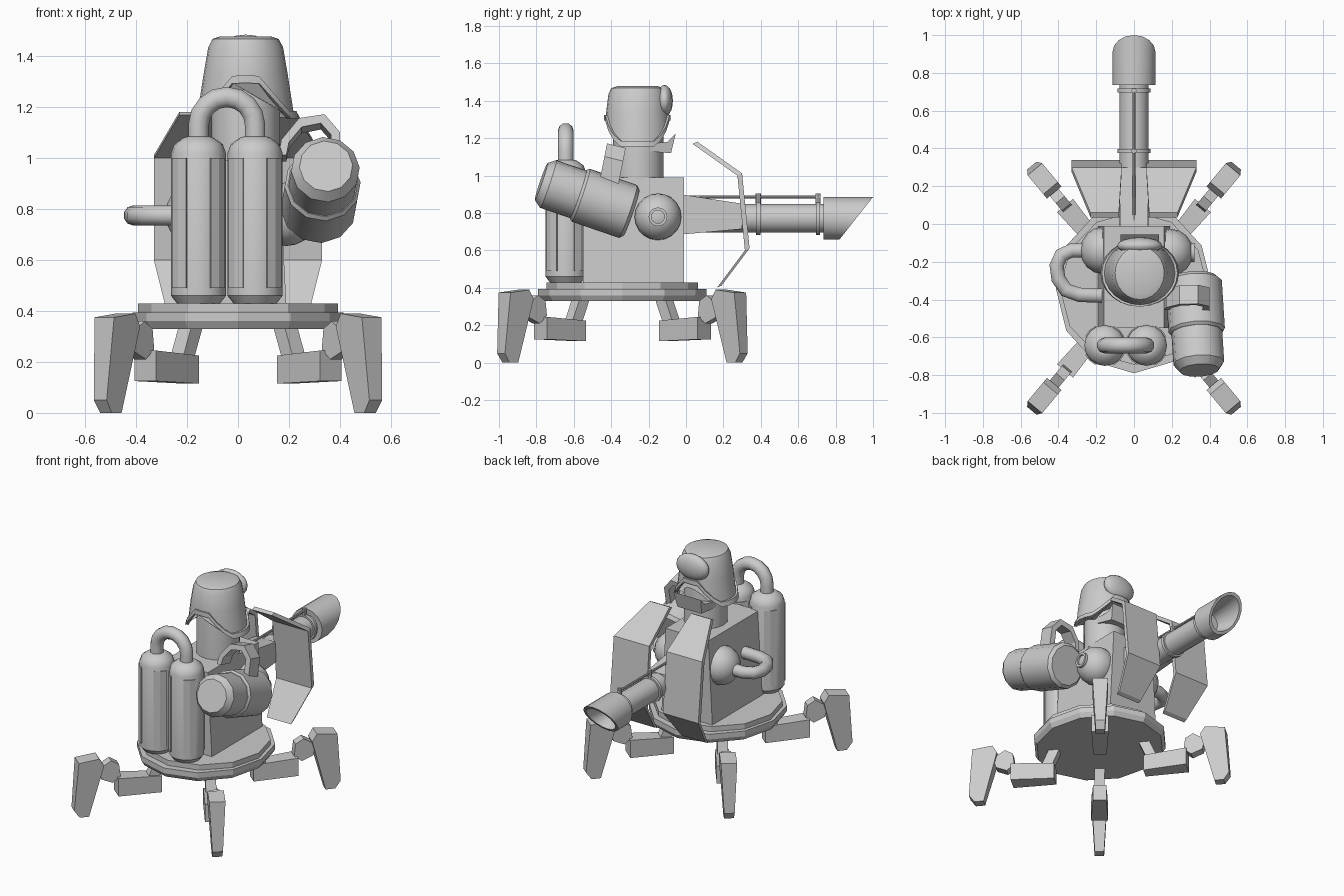
import bpy, bmesh, math
from mathutils import Vector, Matrix

if "Cube" in bpy.data.objects:
    bpy.data.objects.remove(bpy.data.objects["Cube"], do_unlink=True)

GREY = (0.6, 0.6, 0.6, 1)
metal = bpy.data.materials.new("plain_grey")
metal.use_nodes = True
metal.diffuse_color = GREY
metal.node_tree.nodes["Principled BSDF"].inputs["Base Color"].default_value = GREY


def finish(name, bm, smooth=0):
    bmesh.ops.recalc_face_normals(bm, faces=bm.faces)
    me = bpy.data.meshes.new(name)
    bm.to_mesh(me)
    bm.free()
    ob = bpy.data.objects.new(name, me)
    bpy.context.collection.objects.link(ob)
    me.materials.append(metal)
    if smooth:
        bpy.ops.object.select_all(action='DESELECT')
        ob.select_set(True)
        bpy.context.view_layer.objects.active = ob
        bpy.ops.object.shade_smooth_by_angle(angle=math.radians(smooth))
    return ob


def skin(bm, rings, cap=True, closed=False):
    """Join rings of points into a surface."""
    rows = [[bm.verts.new(p) for p in r] for r in rings]
    n = len(rows[0])
    pairs = list(zip(rows, rows[1:]))
    if closed:
        pairs.append((rows[-1], rows[0]))
    for a, b in pairs:
        for i in range(n):
            j = (i + 1) % n
            bm.faces.new((a[i], a[j], b[j], b[i]))
    if cap and not closed:
        bm.faces.new(rows[0])
        bm.faces.new(rows[-1])
    return rows


def lathe(name, profile, origin, axis=(0, 0, 1), seg=16, smooth=35, closed=False,
          scale=(1, 1), phase=0.0):
    """Spin (radius, distance) pairs about an axis."""
    rot = Vector((0, 0, 1)).rotation_difference(Vector(axis)).to_matrix()
    o = Vector(origin)
    rings = []
    for r, d in profile:
        ring = []
        for i in range(seg):
            t = phase + math.tau * i / seg
            ring.append(o + rot @ Vector((r * math.cos(t) * scale[0], r * math.sin(t) * scale[1], d)))
        rings.append(ring)
    bm = bmesh.new()
    skin(bm, rings, closed=closed)
    return finish(name, bm, smooth)


def prism(name, pts, width, place, taper=None):
    """Extrude a 2D outline across its width; place maps (u, w, v) to space."""
    bm = bmesh.new()
    taper = taper or [1] * len(pts)
    skin(bm, [[place(u, s * width / 2 * k, v) for (u, v), k in zip(pts, taper)] for s in (-1, 1)])
    return finish(name, bm)


def tube(name, pts, radius, seg=10):
    """Sweep a round section along a path."""
    pts = [Vector(p) for p in pts]
    normal = (pts[1] - pts[0]).cross(pts[2] - pts[1]).normalized()
    rings = []
    for i, p in enumerate(pts):
        t = (pts[min(i + 1, len(pts) - 1)] - pts[max(i - 1, 0)]).normalized()
        side = t.cross(normal)
        rings.append([p + radius * (math.cos(a) * normal + math.sin(a) * side)
                      for a in (math.tau * k / seg for k in range(seg))])
    bm = bmesh.new()
    skin(bm, rings)
    return finish(name, bm, 40)


def ball(name, centre, size):
    bm = bmesh.new()
    bmesh.ops.create_uvsphere(bm, u_segments=16, v_segments=10, radius=1,
                              matrix=Matrix.Translation(centre) @ Matrix.Diagonal((*size, 1)))
    return finish(name, bm, 60)


# Turntable base and body block
MID = -0.34
lathe("base_lower", [(0.43, 0.33), (0.45, 0.36), (0.45, 0.395), (0.41, 0.395)], (0, MID, 0),
      seg=12, smooth=0, scale=(0.92, 1))
lathe("base_upper", [(0.405, 0.39), (0.405, 0.43)], (0, MID, 0), seg=12, smooth=0, scale=(0.97, 1))
bm = bmesh.new()
skin(bm, [[(x * w, y, z) for x, y in ((-1, -0.55), (1, -0.55), (1, -0.01), (-1, -0.01))]
          for w, z in ((0.19, 0.42), (0.16, 0.99))])
finish("body_block", bm)

# Four jointed legs
SHIN = [(0.66, 0.34), (0.69, 0.39), (0.82, 0.375), (0.845, 0.05), (0.81, 0), (0.75, 0)]
JOINT = [(0.55, 0.25), (0.56, 0.33), (0.61, 0.36), (0.69, 0.31), (0.67, 0.24), (0.6, 0.21)]
THIGH = [(0.29, 0.115), (0.29, 0.225), (0.57, 0.245), (0.57, 0.125)]
STRUT = [(0.25, 0.35), (0.32, 0.35), (0.38, 0.21), (0.31, 0.21)]
for sy, end in ((1, "front"), (-1, "rear")):
    for sx, side in ((1, "left"), (-1, "right")):
        d = Vector((sx * 0.64, sy * 0.768, 0))
        w_dir = Vector((-d.y, d.x, 0))

        def leg_place(u, w, v):
            return Vector((0, MID, v)) + d * u + w_dir * w

        tag = f"{end}_{side}"
        prism("shin_" + tag, SHIN, 0.1, leg_place, (1, 1, 1, 0.65, 0.6, 0.6))
        prism("knee_" + tag, JOINT, 0.06, leg_place)
        prism("thigh_" + tag, THIGH, 0.1, leg_place, (0.85, 0.85, 1.1, 1.1))
        prism("strut_" + tag, STRUT, 0.065, leg_place)

# Twin tanks with side panels, joined by a pipe
TANK_Y = -0.643
for x, side in ((-0.155, "right"), (0.067, "left")):
    lathe("tank_" + side, [(0.085, 0.43), (0.108, 0.46), (0.108, 1.02), (0.095, 1.055),
                           (0.06, 1.08), (0.045, 1.085)], (x, TANK_Y, 0))
    for k in range(4):
        start = math.radians(25 + 90 * k)
        bm = bmesh.new()
        arc = [start + math.radians(a) for a in (0, 20, 40)]
        outline = [(0.114, a) for a in arc] + [(0.1, a) for a in reversed(arc)]
        skin(bm, [[(x + r * math.cos(a), TANK_Y + r * math.sin(a), z) for r, a in outline]
                  for z in (0.49, 1.0)])
        finish(f"tank_panel_{side}_{k}", bm)
arch = [(-0.044 - 0.111 * math.cos(math.pi * i / 8), TANK_Y, 1.13 + 0.11 * math.sin(math.pi * i / 8))
        for i in range(9)]
tube("tank_pipe", [(-0.155, TANK_Y, 1.06)] + arch + [(0.067, TANK_Y, 1.06)], 0.042)

# Shoulder balls, side pipe and socket
ball("shoulder_left", (0.19, -0.15, 0.78), (0.125, 0.125, 0.125))
ball("shoulder_right", (-0.165, -0.14, 0.78), (0.12, 0.125, 0.125))
lathe("shoulder_socket", [(0.05, 0), (0.05, 0.02), (0.035, 0.02), (0.035, 0)], (0.3, -0.15, 0.78), (1, 0, 0),
      closed=True)
tube("side_pipe", [(-0.25, -0.14, 0.775), (-0.33, -0.14, 0.775), (-0.385, -0.165, 0.775), (-0.41, -0.22, 0.775),
                   (-0.4, -0.29, 0.775), (-0.36, -0.35, 0.775), (-0.29, -0.375, 0.775), (-0.15, -0.38, 0.775)], 0.04)

# Tilted side canister with sleeve and carrying strap
rear, nose = Vector((0.345, -0.765, 0.965)), Vector((0.315, -0.3, 0.805))
axis = (nose - rear).normalized()
length = (nose - rear).length
lathe("canister", [(0.105, -0.01), (0.135, 0.03), (0.135, length)], rear, axis, seg=12, smooth=35)
lathe("canister_sleeve", [(0.138, 0.2), (0.15, 0.215), (0.15, length - 0.01), (0.13, length + 0.01)],
      rear, axis, seg=12, smooth=35)
outer = [(0.16, 1.0), (0.17, 1.06), (0.24, 1.145), (0.34, 1.16), (0.40, 1.09), (0.40, 0.9)]
inner = [(0.36, 0.9), (0.365, 1.08), (0.325, 1.125), (0.25, 1.11), (0.2, 1.05), (0.19, 1.0)]
prism("canister_strap", outer + inner, 0.1,
      lambda u, w, v: Vector((u, -0.39 + w + (v - 1.07) * 0.2, v - w * 0.25)))

# Neck, chin guard and cap with ear flaps
HX, HY = 0.03, -0.255
lathe("neck", [(0.135, 0.98), (0.135, 1.2), (0.125, 1.32)], (HX, HY, 0))
prism("chin_guard", [(-0.2, 1.13), (-0.08, 1.12), (-0.055, 1.225), (-0.1, 1.18), (-0.2, 1.17)], 0.24,
      lambda u, w, v: Vector((HX + w, u, v)), (1, 0.75, 0.85, 0.85, 1))


def cap_ring(rx, ry, top=None, lift=0.0):
    ring = []
    for i in range(24):
        t = math.tau * i / 24
        drop = min(1.0, max(0.0, (abs(math.cos(t)) - 0.25) / 0.6))
        ring.append((HX + rx * math.cos(t), HY + ry * math.sin(t) - 0.005,
                     top if top else 1.295 - 0.14 * drop + lift))
    return ring


bm = bmesh.new()
skin(bm, [cap_ring(0.1, 0.11, 1.478), cap_ring(0.13, 0.14, 1.468), cap_ring(0.147, 0.155, 1.435),
          cap_ring(0.165, 0.168, 1.33), cap_ring(0.192, 0.168)])
finish("cap", bm, 40)
bm = bmesh.new()
skin(bm, [cap_ring(0.18, 0.16, lift=0.03), cap_ring(0.2, 0.178, lift=0.03),
          cap_ring(0.208, 0.178), cap_ring(0.185, 0.16)], closed=True)
finish("cap_trim", bm, 40)
ball("cap_front_flap", (HX, -0.115, 1.4), (0.12, 0.045, 0.085))

# Split gun shield, mirrored
SIDE = [(0.035, 1.17), (0.275, 1.0), (0.315, 0.6), (0.165, 0.4)]
EDGES = [(0.08, 0.23), (0.065, 0.33), (0.065, 0.33), (0.1, 0.28)]
for s, side in ((1, "left"), (-1, "right")):
    bm = bmesh.new()
    skin(bm, [[(s * a, y, z), (s * b, y, z), (s * b, y + 0.025, z + 0.012), (s * a, y + 0.025, z + 0.012)]
              for (y, z), (a, b) in zip(SIDE, EDGES)])
    finish("shield_" + side, bm)

# Gun: mount, barrel, rings, sight rod and slanted muzzle
GUN = (0, 0, 0.772)
Y = (0, 1, 0)
prism("gun_mount", [(-0.03, 0.685), (-0.03, 0.9), (0.3, 0.85), (0.3, 0.715)], 0.15,
      lambda u, w, v: Vector((w, u, v)))
lathe("barrel", [(0.077, -0.02), (0.077, 0.76)], GUN, Y)
for k, y in enumerate((0.375, 0.695)):
    lathe(f"barrel_ring_{k}", [(0.088, y), (0.088, y + 0.022)], GUN, Y)
    lathe(f"rod_post_{k}", [(0.014, 0.84), (0.014, 0.905)], (0, y + 0.011, 0), seg=8)
lathe("sight_rod", [(0.008, -0.02), (0.008, 0.72)], (0, 0, 0.885), Y, seg=8)
muzzle = lathe("muzzle", [(0.06, 0.74), (0.114, 0.735), (0.114, 0.9), (0.096, 0.9), (0.06, 0.76)], GUN, Y,
               closed=True)
for v in muzzle.data.vertices:
    if v.co.y > 0.85:
        v.co.y = 0.91 + (v.co.z - GUN[2]) * 0.79
